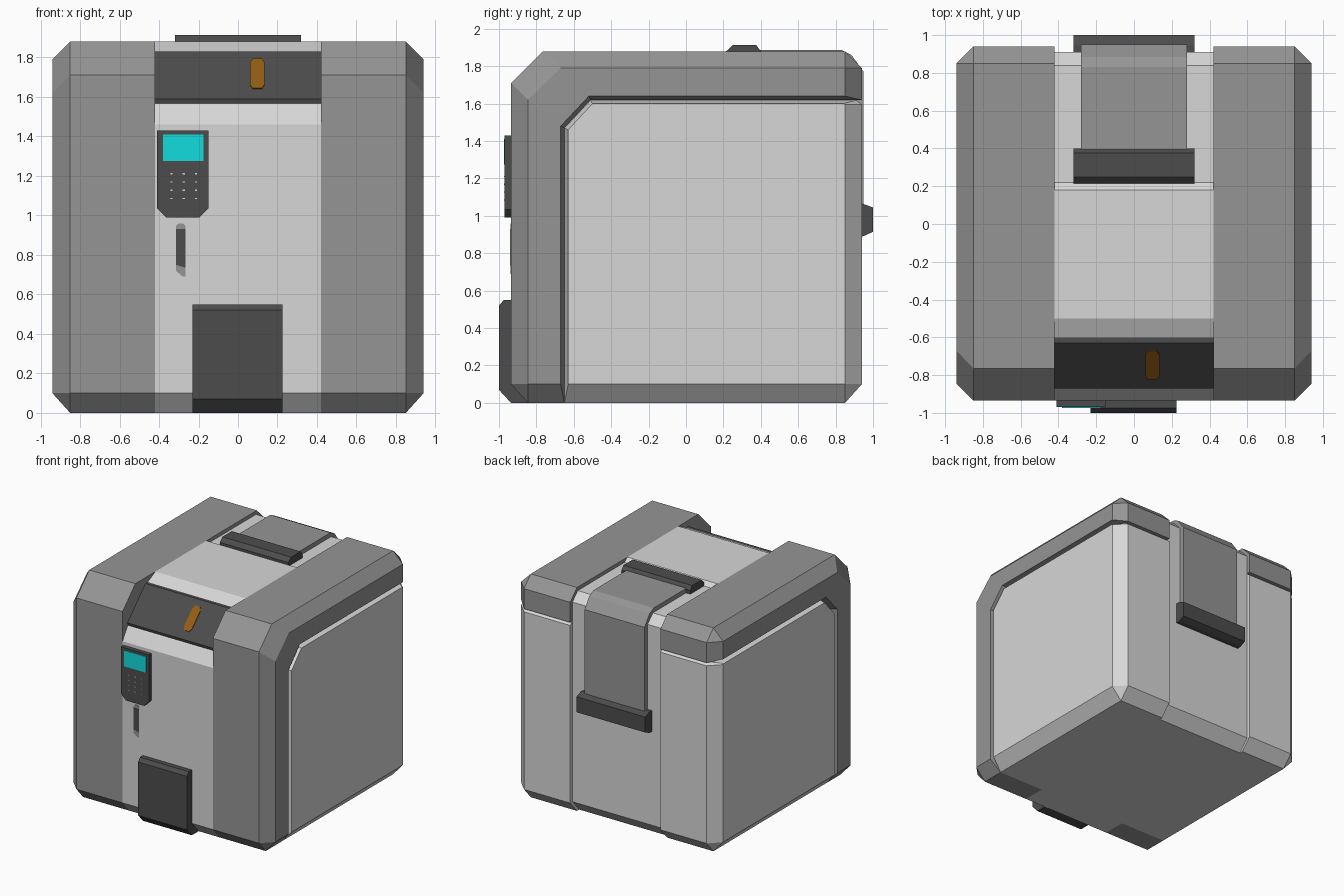
import bpy, bmesh

if "Cube" in bpy.data.objects:
    bpy.data.objects.remove(bpy.data.objects["Cube"])


def material(name, r, g, b):
    m = bpy.data.materials.new(name)
    m.diffuse_color = (r, g, b, 1)
    m.use_nodes = True
    m.node_tree.nodes["Principled BSDF"].inputs["Base Color"].default_value = m.diffuse_color
    return m


LIGHT = material("light_grey", .68, .68, .68)
SHELL = material("mid_grey", .30, .30, .30)
DARK = material("dark_grey", .073, .073, .073)
CYAN = material("screen_cyan", .006, .72, .72)
AMBER = material("amber", .29, .11, .007)


def loft(name, rings, mat, mirror=False):
    """Closed solid through rings of equal point count."""
    bm = bmesh.new()
    vs = [[bm.verts.new(p) for p in r] for r in rings]
    n = len(rings[0])
    for a, b in zip(vs, vs[1:]):
        for i in range(n):
            j = (i + 1) % n
            bm.faces.new((a[i], a[j], b[j], b[i]))
    bm.faces.new(vs[0])
    bm.faces.new(vs[-1])
    bmesh.ops.remove_doubles(bm, verts=bm.verts, dist=1e-4)
    bmesh.ops.recalc_face_normals(bm, faces=bm.faces)
    me = bpy.data.meshes.new(name)
    bm.to_mesh(me)
    bm.free()
    me.materials.append(mat)
    ob = bpy.data.objects.new(name, me)
    bpy.context.collection.objects.link(ob)
    if mirror:
        ob.modifiers.new("mirror", 'MIRROR')
    return ob


def across(name, yz, x0, x1, mat):
    """Side profile extruded along x."""
    return loft(name, [[(x, y, z) for y, z in yz] for x in (x0, x1)], mat)


def plate(name, xz, y0, y1, mat):
    """Front outline extruded along y."""
    return loft(name, [[(x, y, z) for x, z in xz] for y in (y0, y1)], mat)


def rect(x0, x1, z0, z1):
    return [(x0, z0), (x1, z0), (x1, z1), (x0, z1)]


def side_block(name, inner, outer, mat):
    """Mirrored side part: straight section, then chamfer to the side face."""
    loft(name, [[(.42, y, z) for y, z in inner], [(.85, y, z) for y, z in inner],
                [(.94, y, z) for y, z in outer]], mat, True)


# centre body with front slope and recessed strap channel at the back
across("centre_body", [(-.845, 0), (-.935, .1), (-.935, 1.46), (-.87, 1.56),
                       (-.60, 1.83), (-.50, 1.88), (.18, 1.88), (.22, 1.85),
                       (.84, 1.85), (.91, 1.78), (.91, .1), (.82, 0)],
       -.42, .42, LIGHT)

# L-shaped outer shells, left and right
side_block("side_shell",
           [(-.845, 0), (-.935, .1), (-.935, 1.71), (-.765, 1.88), (.85, 1.88),
            (.94, 1.79), (.94, 1.62), (-.51, 1.62), (-.65, 1.47), (-.65, 0)],
           [(-.845, .1), (-.845, .1), (-.845, 1.62), (-.67, 1.79), (.85, 1.79),
            (.85, 1.79), (.85, 1.64), (-.52, 1.64), (-.67, 1.48), (-.67, .1)],
           SHELL)

# light side panels behind the shells
side_block("side_panel",
           [(-.65, 0), (-.65, 1.47), (-.51, 1.618), (.91, 1.618),
            (.94, 1.595), (.94, .1), (.85, 0)],
           [(-.63, .1), (-.63, 1.46), (-.50, 1.60), (.84, 1.60),
            (.85, 1.595), (.85, .1), (.85, .1)],
           LIGHT)

# sloped dark front panel and its amber light
across("slope_panel", [(-.86, 1.555), (-.87, 1.59), (-.63, 1.83), (-.60, 1.83),
                       (-.60, 1.80), (-.84, 1.555)], -.42, .42, DARK)
oct_xz = [(.06, 1.66), (.075, 1.64), (.12, 1.64), (.135, 1.66),
          (.135, 1.77), (.12, 1.79), (.075, 1.79), (.06, 1.77)]
loft("amber_light", [[(x, z - 2.46 - d, z + d) for x, z in oct_xz] for d in (-.002, .004)], AMBER)

# keypad with screen and buttons
plate("keypad", [(-.41, 1.035), (-.365, .99), (-.195, .99), (-.15, 1.035),
                 (-.15, 1.43), (-.41, 1.43)], -.97, -.93, DARK)
plate("keypad_screen", rect(-.38, -.175, 1.275, 1.41), -.974, -.968, CYAN)
for col in range(3):
    for row in range(4):
        x, z = -.337 + col * .062, 1.085 + row * .042
        plate("keypad_button", rect(x - .006, x + .006, z - .003, z + .003), -.972, -.968, LIGHT)

# slot below the keypad
plate("slot_frame", [(-.315, .72), (-.28, .69), (-.265, .69), (-.265, .945), (-.278, .96),
                     (-.302, .96), (-.315, .945)], -.938, -.93, SHELL)
plate("slot", [(-.315, .75), (-.265, .735), (-.265, .93), (-.315, .93)], -.941, -.934, DARK)

# front foot block
across("front_foot", [(-.935, 0), (-1, .07), (-1, .52), (-.975, .55), (-.92, .55),
                      (-.92, .1), (-.84, 0)], -.23, .225, DARK)

# strap over the back edge with two end caps
across("strap", [(.35, 1.84), (.35, 1.887), (.83, 1.887), (.885, 1.86), (.95, 1.77),
                 (.95, 1.0), (.90, 1.0), (.90, 1.77), (.83, 1.84)], -.28, .28, SHELL)
across("strap_cap_top", [(.215, 1.845), (.215, 1.88), (.25, 1.913), (.375, 1.913),
                         (.40, 1.88), (.40, 1.845)], -.32, .32, DARK)
across("strap_cap_back", [(.905, .89), (.945, .89), (1, .915), (1, 1.045),
                          (.945, 1.065), (.905, 1.065)], -.32, .32, DARK)
